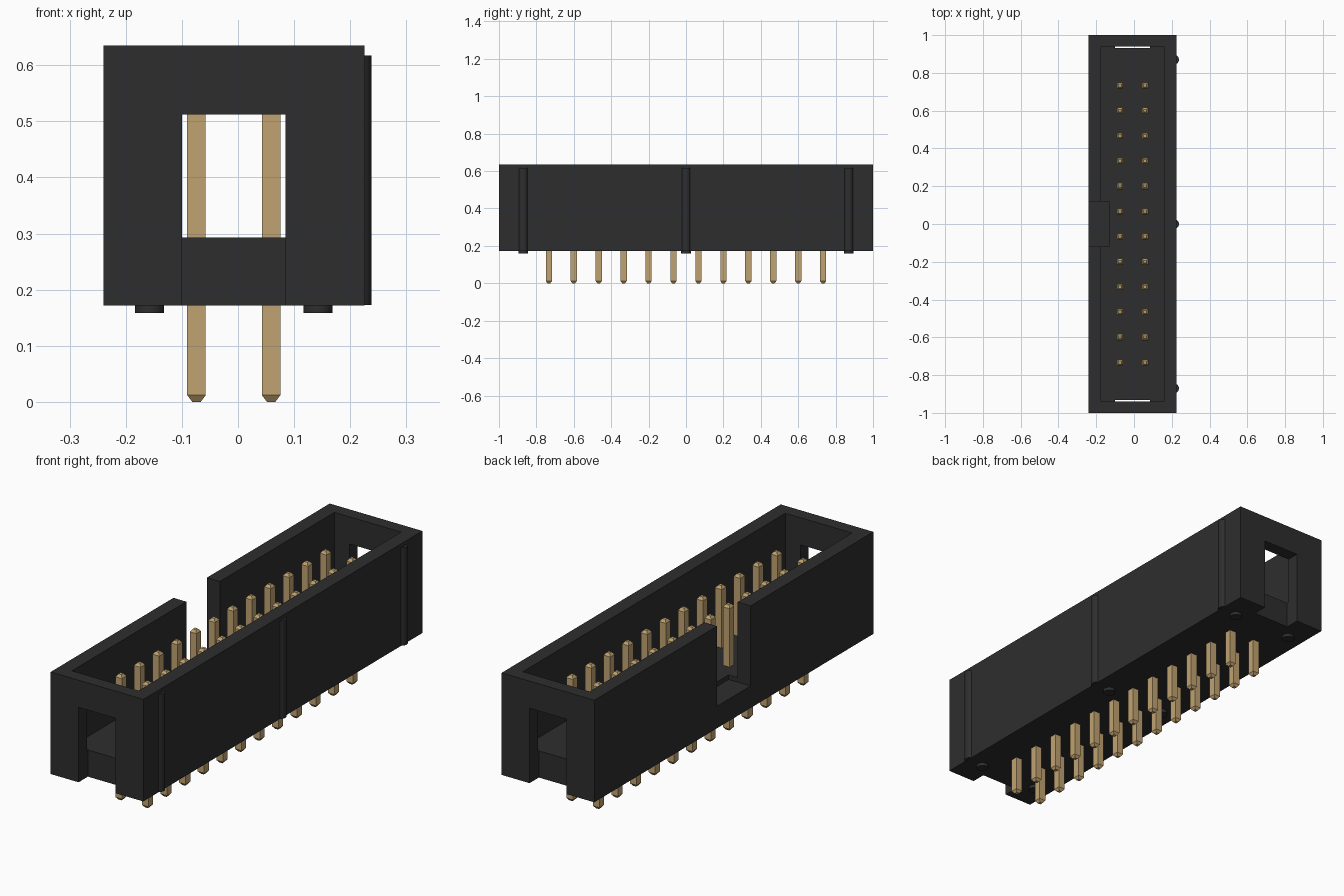
import bpy
import bmesh
from math import radians
from mathutils import Matrix, Vector

cube = bpy.data.objects.get("Cube")
if cube:
    bpy.data.objects.remove(cube, do_unlink=True)


def material(name, colour):
    mat = bpy.data.materials.new(name)
    mat.use_nodes = True
    mat.diffuse_color = (*colour, 1)
    mat.node_tree.nodes["Principled BSDF"].inputs["Base Color"].default_value = (*colour, 1)
    return mat


black = material("black plastic", (0.027, 0.027, 0.027))
gold = material("gold metal", (0.53, 0.37, 0.165))

MID_X = -0.0075        # centre line of the housing
BASE, RIM = 0.172, 0.635
FLOOR = 0.293


def make_object(name, bm, mat):
    mesh = bpy.data.meshes.new(name)
    bm.to_mesh(mesh)
    bm.free()
    mesh.materials.append(mat)
    obj = bpy.data.objects.new(name, mesh)
    bpy.context.scene.collection.objects.link(obj)
    return obj


def box(name, low, high, mat=black):
    low, high = Vector(low), Vector(high)
    bm = bmesh.new()
    place = Matrix.Translation((low + high) / 2) @ Matrix.Diagonal((*(high - low), 1))
    bmesh.ops.create_cube(bm, size=1, matrix=place)
    return make_object(name, bm, mat)


def cylinder(name, x, y, radius, z0, z1, mat=black):
    bm = bmesh.new()
    bmesh.ops.create_cone(bm, cap_ends=True, segments=24, radius1=radius, radius2=radius,
                          depth=z1 - z0, matrix=Matrix.Translation((x, y, (z0 + z1) / 2)))
    obj = make_object(name, bm, mat)
    bpy.ops.object.select_all(action="DESELECT")
    obj.select_set(True)
    bpy.context.view_layer.objects.active = obj
    bpy.ops.object.shade_smooth_by_angle(angle=radians(35))


def pin(name, x, y, top=0.57, half=0.0165, tip=0.0075, taper=0.012):
    # Square bar lofted through four sections, with tapered ends
    bm = bmesh.new()
    rings = []
    for z, r in ((0, tip), (taper, half), (top - taper, half), (top, tip)):
        rings.append([bm.verts.new((x + sx * r, y + sy * r, z))
                      for sx, sy in ((-1, -1), (1, -1), (1, 1), (-1, 1))])
    for a, b in zip(rings, rings[1:]):
        for i in range(4):
            j = (i + 1) % 4
            bm.faces.new((a[i], a[j], b[j], b[i]))
    bm.faces.new(rings[0][::-1])
    bm.faces.new(rings[-1])
    make_object(name, bm, gold)


# Housing: solid block with the cavity, key notch and end windows cut out
housing = box("housing", (-0.24, -1, BASE), (0.225, 1, RIM))
cutters = [
    box("cavity_cutter", (-0.175, -0.941, FLOOR), (0.16, 0.941, 0.8)),
    box("key_notch_cutter", (-0.4, -0.12, 0.272), (-0.13, 0.12, 0.8)),
]
for side in (-1, 1):
    ys = sorted((side * 0.933, side * 1.2))
    cutters.append(box("end_window_cutter", (-0.10, ys[0], 0.1), (0.085, ys[1], 0.512)))
for cutter in cutters:
    cutter.hide_render = True
    mod = housing.modifiers.new(cutter.name, "BOOLEAN")
    mod.operation = "DIFFERENCE"
    mod.solver = "EXACT"
    mod.object = cutter

# Bake the cuts and drop the cutters
bpy.context.view_layer.update()
cut_mesh = bpy.data.meshes.new_from_object(
    housing.evaluated_get(bpy.context.evaluated_depsgraph_get()))
housing.modifiers.clear()
housing.data = cut_mesh
for cutter in cutters:
    bpy.data.objects.remove(cutter, do_unlink=True)

# Round ribs on the left wall and standoff feet underneath
for y in (-0.87, 0, 0.87):
    cylinder("side_rib", 0.213, y, 0.025, BASE + 0.001, 0.617)
    for side in (-1, 1):
        cylinder("standoff_foot", MID_X + side * 0.15, y, 0.026, 0.158, BASE + 0.01)

# Two rows of twelve contact pins
for side in (-1, 1):
    for i in range(12):
        pin("contact_pin", MID_X + side * 0.0665, (i - 5.5) * 0.1333)
